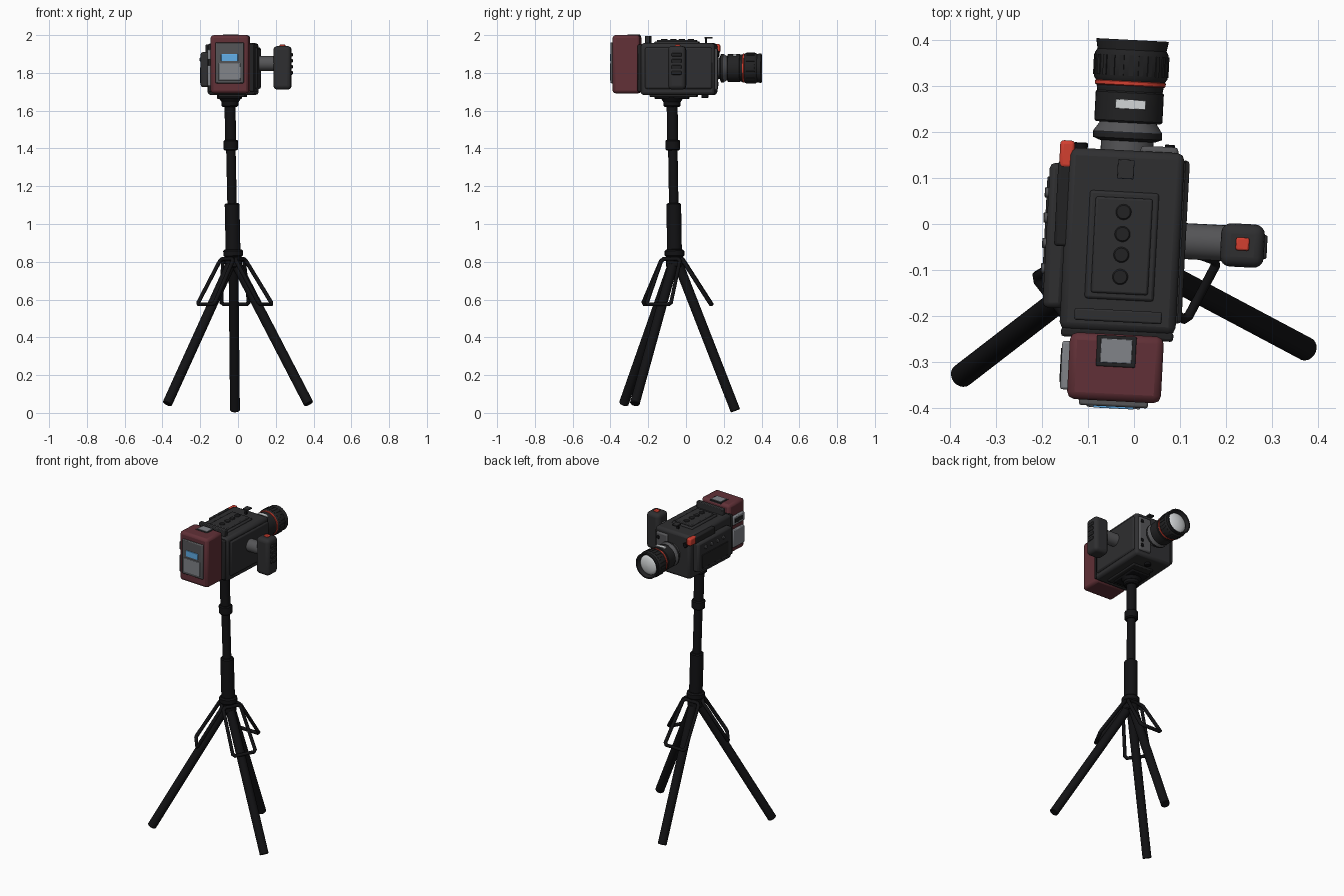
import bpy, bmesh, math
from mathutils import Matrix, Vector

if "Cube" in bpy.data.objects:
    bpy.data.objects.remove(bpy.data.objects["Cube"])

def mat(name, r, g, b):
    m = bpy.data.materials.new(name)
    m.diffuse_color = (r, g, b, 1)
    m.use_nodes = True
    m.node_tree.nodes["Principled BSDF"].inputs["Base Color"].default_value = m.diffuse_color
    return m

BLACK = mat("black", 0.006, 0.006, 0.007)
DARK = mat("charcoal", 0.028, 0.028, 0.03)
DEEP = mat("deep_charcoal", 0.016, 0.016, 0.017)
MID = mat("mid_grey", 0.09, 0.09, 0.095)
PALE = mat("pale_grey", 0.22, 0.23, 0.25)
MAROON = mat("maroon", 0.12, 0.03, 0.038)
RED = mat("red", 0.65, 0.05, 0.03)
BLUE = mat("blue", 0.12, 0.42, 0.8)
GLASS = mat("glass", 0.65, 0.67, 0.68)

# the camera is turned slightly on the tripod
CAM = Matrix.Translation((-0.024, 0, 0)) @ Matrix.Rotation(math.radians(-3), 4, 'Z')
WORLD = Matrix.Identity(4)

def finish(name, bm, m, frame, bevel=0, seg=2):
    bmesh.ops.recalc_face_normals(bm, faces=bm.faces)
    me = bpy.data.meshes.new(name)
    bm.to_mesh(me)
    bm.free()
    o = bpy.data.objects.new(name, me)
    bpy.context.collection.objects.link(o)
    o.matrix_world = frame
    me.materials.append(m)
    if bevel:
        b = o.modifiers.new("bevel", 'BEVEL')
        b.width, b.segments, b.limit_method = bevel, seg, 'ANGLE'
    bpy.ops.object.select_all(action='DESELECT')
    o.select_set(True)
    bpy.context.view_layer.objects.active = o
    bpy.ops.object.shade_smooth_by_angle(angle=math.radians(35))
    return o

def box(name, x, y, z, m, bevel=0.004, seg=2, frame=CAM):
    """Box from (min, max) pairs."""
    bm = bmesh.new()
    bmesh.ops.create_cube(bm, size=1)
    for v in bm.verts:
        v.co = [sum(r) / 2 + c * (r[1] - r[0]) for r, c in zip((x, y, z), v.co)]
    return finish(name, bm, m, frame, bevel, seg)

def lathe(name, profile, origin, axis, m, frame=CAM, n=32):
    """Revolve (radius, distance) points about an axis; ends are capped."""
    rot = Vector((0, 0, 1)).rotation_difference(Vector(axis)).to_matrix().to_4x4()
    bm = bmesh.new()
    rings = [[bm.verts.new((r * math.cos(2 * math.pi * i / n), r * math.sin(2 * math.pi * i / n), t))
              for i in range(n)] for r, t in profile]
    for a, b in zip(rings, rings[1:]):
        for i in range(n):
            bm.faces.new((a[i], a[(i + 1) % n], b[(i + 1) % n], b[i]))
    bm.faces.new(rings[0])
    bm.faces.new(rings[-1])
    bm.transform(Matrix.Translation(origin) @ rot)
    return finish(name, bm, m, frame)

def rod(name, a, b, r, m, frame=WORLD, n=20):
    a, b = Vector(a), Vector(b)
    L, e = (b - a).length, r * 0.15
    return lathe(name, [(r - e, 0), (r, e), (r, L - e), (r - e, L)], a, b - a, m, frame, n)

# ---------------- tripod ----------------
def centre(z):
    t = (z - 0.8) / 0.8
    return Vector((-0.025 - 0.017 * t, -0.06 - 0.013 * t, z))

for name, z0, z1, r in (("hub", 0.77, 0.835, 0.045), ("hub_collar", 0.825, 0.865, 0.052),
                        ("column_sleeve", 0.86, 1.11, 0.039), ("column_lower", 1.1, 1.4, 0.025),
                        ("column_clamp", 1.39, 1.445, 0.039), ("column_upper", 1.44, 1.64, 0.029),
                        ("head_neck", 1.62, 1.655, 0.045)):
    rod(name, centre(z0), centre(z1), r, BLACK)

FEET = {"left": (-0.375, -0.33, 0.047), "right": (0.375, -0.272, 0.047), "rear": (-0.016, 0.262, 0.011)}
for side, foot in FEET.items():
    foot = Vector(foot)
    c = centre(0.78)
    d = Vector((foot.x - c.x, foot.y - c.y, 0)).normalized()
    p = Vector((-d.y, d.x, 0))
    rod(side + "_leg", c + d * 0.022, foot, 0.026, BLACK)
    # brace loop hanging above each leg
    top, low = centre(0.815) + d * 0.04, centre(0.575) + d * 0.19
    cu = bpy.data.curves.new(side + "_brace", 'CURVE')
    cu.dimensions, cu.bevel_depth, cu.bevel_resolution = '3D', 0.011, 2
    corners = [top - p * 0.055, low - p * 0.073, low + p * 0.073, top + p * 0.055]
    pts = []
    for i, q in enumerate(corners):          # clip corners to round them
        for k in (corners[i - 1], corners[(i + 1) % 4]):
            pts.append(q + (k - q).normalized() * 0.012)
    s = cu.splines.new('POLY')
    s.points.add(len(pts) - 1)
    for sp, q in zip(s.points, pts):
        sp.co = (*q, 1)
    s.use_cyclic_u = True
    cu.materials.append(BLACK)
    bpy.context.collection.objects.link(bpy.data.objects.new(side + "_brace", cu))

lathe("head_cone", [(0.045, 0), (0.062, 0.025)], (-0.042, -0.074, 1.645), (0, 0, 1), BLACK, WORLD)
box("mount_plate", (-0.08, 0.045), (-0.165, 0.015), (1.662, 1.69), BLACK, 0.006)

# ---------------- camera body ----------------
box("body", (-0.126, 0.126), (-0.235, 0.16), (1.683, 1.957), DARK, 0.016, 2)
box("body_rear_rim", (-0.122, 0.122), (-0.25, -0.23), (1.7, 1.95), DEEP, 0.006)
box("right_side_panel", (0.12, 0.138), (-0.21, 0.145), (1.715, 1.935), DARK, 0.01)
box("left_side_panel", (-0.165, -0.12), (-0.19, 0.125), (1.725, 1.91), DARK, 0.012)
box("left_panel_inset", (-0.169, -0.16), (-0.15, 0.095), (1.745, 1.83), DEEP, 0.003)
for i in range(4):
    rod("left_button", (-0.16, 0.06 - i * 0.055, 1.87), (-0.173, 0.06 - i * 0.055, 1.87), 0.011, MID, CAM, 16)
box("top_panel_base", (-0.075, 0.075), (-0.165, 0.07), (1.95, 1.966), DARK, 0.006)
box("top_panel", (-0.062, 0.062), (-0.152, 0.057), (1.96, 1.975), DARK, 0.005)
for y in (0.026, -0.022, -0.067, -0.115):
    rod("top_button", (0, y, 1.97), (0, y, 1.98), 0.017, DEEP, CAM, 24)
box("rear_sight_bar", (-0.095, 0.095), (-0.213, -0.187), (1.95, 1.995), DARK, 0.004)
box("front_sight_post", (-0.008, 0.008), (0.1, 0.112), (1.95, 1.987), BLACK, 0.002)
box("front_sight_cap", (-0.018, 0.018), (0.098, 0.14), (1.982, 1.991), DARK, 0.002)
box("microphone_bar", (-0.147, -0.113), (-0.055, 0.13), (1.905, 1.95), DEEP, 0.006)
box("microphone_tip", (-0.145, -0.113), (0.115, 0.175), (1.907, 1.952), RED, 0.008, 3)
box("front_plate", (0.03, 0.112), (0.15, 0.172), (1.71, 1.93), MID, 0.008)
for z in (1.74, 1.775, 1.9):
    rod("front_socket", (0.093, 0.165, z), (0.093, 0.177, z), 0.011, BLACK, CAM, 16)
rod("front_knob", (-0.1, 0.15, 1.9), (-0.1, 0.172, 1.9), 0.015, BLACK, CAM, 16)
box("underside_plate", (-0.07, 0.07), (-0.19, 0.06), (1.672, 1.69), DEEP, 0.005)
rod("underside_knob", (0, 0.1, 1.69), (0, 0.1, 1.667), 0.018, BLACK, CAM, 16)

# ---------------- battery pack ----------------
box("battery", (-0.102, 0.102), (-0.385, -0.24), (1.692, 2.0), MAROON, 0.016, 2)
box("battery_face", (-0.075, 0.075), (-0.397, -0.38), (1.745, 1.962), MID, 0.005)
box("battery_face_panel", (-0.058, 0.058), (-0.4, -0.39), (1.76, 1.85), PALE, 0.002)
box("battery_display", (-0.044, 0.044), (-0.401, -0.39), (1.862, 1.9), BLUE, 0.002)
box("battery_top_frame", (-0.043, 0.043), (-0.311, -0.243), (1.985, 2.002), DEEP, 0.003)
box("battery_top_window", (-0.034, 0.034), (-0.302, -0.25), (1.99, 2.004), PALE, 0.001)
box("battery_side_panel", (-0.118, -0.095), (-0.365, -0.26), (1.73, 1.84), PALE, 0.005)
box("battery_side_slot", (-0.118, -0.095), (-0.365, -0.26), (1.87, 1.925), PALE, 0.005)
box("battery_side_slot_inset", (-0.12, -0.1), (-0.35, -0.275), (1.885, 1.91), DEEP, 0.002)

# ---------------- side grip ----------------
rod("grip_arm", (0.12, -0.03, 1.85), (0.23, -0.03, 1.85), 0.039, MID, CAM, 28)
box("grip", (0.214, 0.309), (-0.08, 0.014), (1.712, 1.942), DARK, 0.022, 4)
box("grip_button", (0.247, 0.276), (-0.044, -0.016), (1.935, 1.95), RED, 0.004)
for i in range(4):
    z = 1.79 + i * 0.032
    box("grip_ridge", (0.3, 0.315), (-0.06, -0.008), (z, z + 0.02), DEEP, 0.004)

# ---------------- lens ----------------
def lens(name, profile, m):
    lathe(name, profile, (0, 0, 1.825), (0, 1, 0), m, CAM, 40)

lens("lens_neck", [(0.057, 0.15), (0.057, 0.19)], MID)
lens("lens_mount_ring", [(0.06, 0.18), (0.075, 0.186), (0.075, 0.2)], DEEP)
lens("lens_mount_bevel", [(0.075, 0.2), (0.06, 0.222)], MID)
lens("lens_barrel", [(0.07, 0.22), (0.074, 0.224), (0.074, 0.285), (0.071, 0.288), (0.073, 0.3)], DEEP)
lens("lens_red_ring", [(0.074, 0.3), (0.077, 0.302), (0.077, 0.309), (0.074, 0.311)], RED)
lens("lens_hood", [(0.074, 0.309), (0.08, 0.318), (0.08, 0.37), (0.075, 0.378), (0.079, 0.4),
                   (0.071, 0.4), (0.062, 0.378)], DEEP)
lens("lens_glass", [(0.063, 0.375), (0.058, 0.382), (0.045, 0.388), (0.025, 0.393), (0.004, 0.395)], GLASS)
for i in range(24):                          # focus ring grip ribs
    a = 2 * math.pi * i / 24
    box("focus_rib", (-0.005, 0.005), (0.322, 0.366), (0.076, 0.082), DEEP, 0,
        frame=CAM @ Matrix.Translation((0, 0, 1.825)) @ Matrix.Rotation(a, 4, 'Y'))
box("lens_scale_window", (-0.03, 0.036), (0.25, 0.27), (1.88, 1.8995), GLASS, 0.001)
